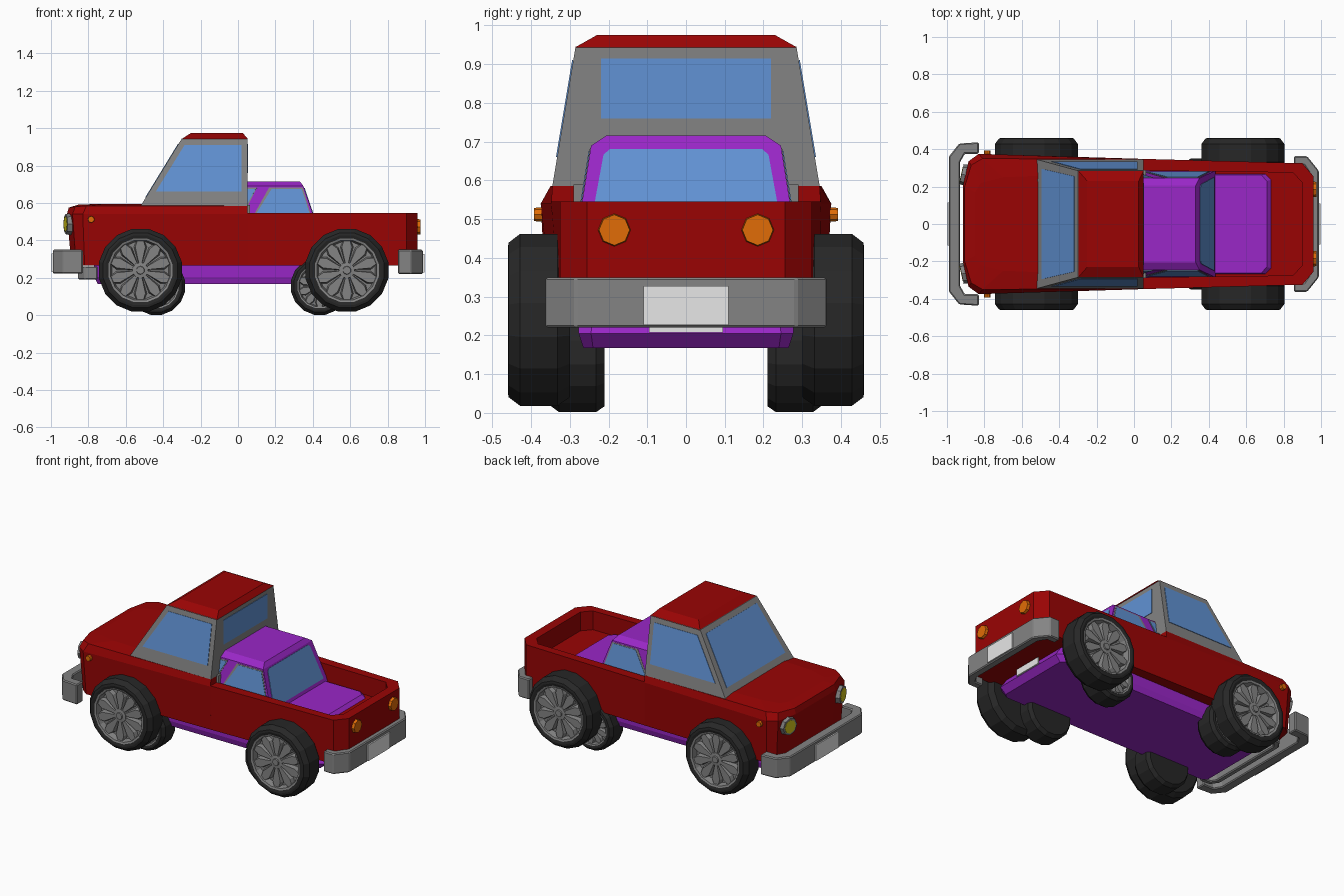
import bpy, bmesh, math
from mathutils import Vector

if "Cube" in bpy.data.objects:
    bpy.data.objects.remove(bpy.data.objects["Cube"])


def material(name, r, g, b):
    m = bpy.data.materials.new(name)
    m.diffuse_color = (r, g, b, 1)
    m.use_nodes = True
    m.node_tree.nodes["Principled BSDF"].inputs["Base Color"].default_value = m.diffuse_color
    return m


RED = material("red paint", .32, .0012, .0012)
PURPLE = material("purple paint", .32, .02, .57)
GREY = material("grey trim", .23, .23, .23)
BLUE = material("blue glass", .12, .29, .66)
BLACK = material("black rubber", .02, .02, .02)
ORANGE = material("orange lamp", .75, .15, .002)
YELLOW = material("yellow lamp", .65, .56, .01)
WHITE = material("white plate", .8, .8, .8)


def finish(name, bm, mat, bevel=0):
    bmesh.ops.recalc_face_normals(bm, faces=bm.faces)
    me = bpy.data.meshes.new(name)
    bm.to_mesh(me)
    bm.free()
    me.materials.append(mat)
    ob = bpy.data.objects.new(name, me)
    bpy.context.collection.objects.link(ob)
    if bevel:
        mod = ob.modifiers.new("bevel", 'BEVEL')
        mod.width, mod.segments = bevel, 1
    return ob


def mirrored(half):
    return list(half) + [(x, -y, z) for x, y, z in reversed(half)]


def loft(name, rings, mat):
    """Skin a stack of mirrored half outlines and cap both ends."""
    bm = bmesh.new()
    vs = [[bm.verts.new(p) for p in mirrored(r)] for r in rings]
    n = len(vs[0])
    for a, b in zip(vs, vs[1:]):
        for i in range(n):
            j = (i + 1) % n
            bm.faces.new((a[i], a[j], b[j], b[i]))
    bm.faces.new(vs[0])
    bm.faces.new(vs[-1])
    return finish(name, bm, mat)


def level(z, *xy):
    return [(x, y, z) for x, y in xy]


def plate(name, pts, out, mat, t=.003):
    """Thin panel on a surface, raised by t on the side facing out."""
    p = [Vector(q) for q in pts]
    nrm = (p[1] - p[0]).cross(p[2] - p[0]).normalized()
    if nrm.dot(Vector(out)) < 0:
        nrm = -nrm
    bm = bmesh.new()
    a = [bm.verts.new(q - nrm * .002) for q in p]
    b = [bm.verts.new(q + nrm * t) for q in p]
    bm.faces.new(a)
    bm.faces.new(b)
    for i in range(len(p)):
        j = (i + 1) % len(p)
        bm.faces.new((a[i], a[j], b[j], b[i]))
    return finish(name, bm, mat)


def disc(name, loc, direction, r, depth, mat, n=8):
    bm = bmesh.new()
    bmesh.ops.create_cone(bm, cap_ends=True, segments=n, radius1=r, radius2=r * .9, depth=depth)
    bm.transform(Vector(direction).to_track_quat('Z', 'Y').to_matrix().to_4x4())
    bmesh.ops.translate(bm, verts=bm.verts, vec=loc)
    return finish(name, bm, mat)


def lathe(name, prof, cx, cz, s, yo, mat, n=16):
    """Revolve (radius, depth from outer face) around the axle."""
    bm = bmesh.new()
    rows = []
    for r, d in prof:
        rows.append([bm.verts.new((cx + r * math.cos(a), s * (yo - d), cz + r * math.sin(a)))
                     for a in (2 * math.pi * (i + .5) / n for i in range(n))])
    for a, b in zip(rows, rows[1:]):
        for i in range(n):
            j = (i + 1) % n
            bm.faces.new((a[i], a[j], b[j], b[i]))
    bm.faces.new(rows[0])
    bm.faces.new(rows[-1])
    return finish(name, bm, mat)


def wheel(name, cx, cz, s, R, yo, w):
    # tyre, dished rim, hub and ten flared spokes
    lathe(name + "_tyre", [(.78 * R, .2 * R), (.77 * R, .02 * R), (.84 * R, 0), (.9 * R, .01 * R),
                           (R, .14 * R), (R, w - .14 * R), (.9 * R, w), (.6 * R, w)],
          cx, cz, s, yo, BLACK)
    lathe(name + "_rim", [(.2 * R, .17 * R), (.68 * R, .19 * R), (.72 * R, .03 * R), (.77 * R, .015 * R),
                          (.77 * R, .22 * R)], cx, cz, s, yo, GREY)
    lathe(name + "_hub", [(.09 * R, .02 * R), (.1 * R, .05 * R), (.19 * R, .06 * R), (.2 * R, .17 * R)],
          cx, cz, s, yo, GREY, 10)
    bm = bmesh.new()
    for k in range(10):
        a = 2 * math.pi * (k + .5) / 10
        u, v = (math.cos(a), math.sin(a)), (-math.sin(a), math.cos(a))
        layers = []
        for widen, lift in ((1.3, .19), (1, .07)):
            layers.append([bm.verts.new((cx + R * (r * u[0] + h * widen * v[0]), s * (yo - lift * R),
                                         cz + R * (r * u[1] + h * widen * v[1])))
                           for r, h in ((.16, -.035), (.55, -.12), (.71, -.07), (.71, .07), (.55, .12), (.16, .035))])
        lo, hi = layers
        bm.faces.new(lo)
        bm.faces.new(hi)
        for i in range(6):
            j = (i + 1) % 6
            bm.faces.new((lo[i], lo[j], hi[j], hi[i]))
    finish(name + "_spokes", bm, GREY)


# Truck front body with hood
loft("truck_front_body", [
    level(.265, (-.89, .2), (-.865, .325), (-.82, .36), (.05, .345)),
    level(.54, (-.915, .2), (-.885, .335), (-.83, .375), (.05, .348)),
    [(-.905, .2, .575), (-.87, .315, .58), (-.81, .35, .585), (.05, .345, .585)],
    [(-.85, .17, .592), (-.82, .22, .592), (-.7, .25, .595), (.045, .28, .597)]], RED)

# Truck bed, hollow from above
bed_out = ((.05, .348), (.9, .325), (.96, .255))
bed_in = ((.06, .285), (.85, .275), (.9, .22))
loft("truck_bed", [level(.265, (.05, .345), *bed_out[1:]), level(.545, *bed_out),
                   level(.545, *bed_in), level(.425, *bed_in)], RED)
loft("cab_back_wall", [level(z, (.03, .29), (.064, .29)) for z in (.43, .59)], GREY)

# Truck cab and roof
loft("truck_cab", [level(.585, (-.52, .345), (.05, .345)), level(.945, (-.3, .285), (.05, .285))], GREY)
loft("truck_roof", [level(.943, (-.3, .287), (.052, .287)), level(.975, (-.25, .23), (.025, .23))], RED)


def cab_y(z):
    return .345 - (z - .585) / 6


def cab_x(z):
    return -.52 + (z - .585) * .22 / .36


plate("truck_windshield", [(cab_x(z), y, z) for z, y in
                           ((.63, -.295), (.63, .295), (.915, .255), (.915, -.255))], (-1, 0, 1), BLUE)
plate("truck_rear_window", [(.05, y, z) for y, z in
                            ((-.22, .76), (.22, .76), (.22, .915), (-.22, .915))], (1, 0, 0), BLUE)

# Small car hull, cabin and roof; the tail undercuts above the bottom pan
loft("car_hull", [level(.168, (-.75, .24), (-.72, .265), (.72, .265), (.75, .24)),
                  level(.205, (-.77, .245), (-.74, .277), (.75, .277), (.785, .245)),
                  level(.27, (-.77, .25), (-.74, .28), (.71, .278), (.74, .24)),
                  level(.41, (-.77, .25), (-.74, .28), (.72, .27), (.75, .24)),
                  level(.445, (-.74, .22), (-.7, .26), (.68, .262), (.71, .23))], PURPLE)
loft("car_cabin", [level(.44, (-.35, .285), (.435, .285)), level(.69, (-.15, .245), (.35, .245)),
                   level(.716, (-.1, .205), (.33, .205))], PURPLE)


def car_y(z):
    return .285 - (z - .44) * .04 / .25


def car_x(z):
    return .435 - (z - .44) * .085 / .25


plate("car_rear_window", [(car_x(z), y, z) for z, y in
      ((.465, -.25), (.465, .25), (.665, .213), (.68, .197), (.68, -.197), (.665, -.213))], (1, 0, 0), BLUE)

for s, side in ((-1, "right"), (1, "left")):
    # Side windows
    plate("truck_side_window_" + side, [(x, s * cab_y(z), z) for x, z in
          ((-.44, .66), (.02, .66), (.02, .91), (-.285, .91))], (0, s, 0), BLUE)
    for nm, g, mat, t in (("frame", .014, GREY, .002), ("glass", 0, BLUE, .004)):
        for k, (a, b, c, d) in enumerate(((.065, .4, .34, .18), (-.25, -.01, .095, -.1))):
            plate(f"car_side_window_{nm}_{side}_{k}", [(x, s * car_y(z), z) for x, z in
                  ((a - g, .49 - g), (b + g / 2, .49 - g), (c + g / 2, .675 + g / 2), (d - g, .675 + g / 2))],
                  (0, s, 0), mat, t)

    # Lamps
    aim = Vector((-.976, s * .217, 0)).normalized()
    at = Vector((-.9, s * .262, .487))
    disc("headlight_ring_" + side, at, aim, .06, .045, GREY)
    disc("headlight_lens_" + side, at, aim, .047, .049, YELLOW)
    disc("tail_lamp_" + side, (.962, s * .185, .472), (1, 0, 0), .044, .03, ORANGE)
    disc("side_lamp_" + side, (-.785, s * .377, .512), (0, s, 0), .019, .03, ORANGE)

    # Wheels of the truck and of the small car
    for end, x in (("front", -.522), ("rear", .582)):
        wheel(f"truck_wheel_{end}_{side}", x, .24, s, .226, .46, .16)
    for end, x in (("front", -.437), ("rear", .437)):
        wheel(f"car_wheel_{end}_{side}", x, .156, s, .157, .35, .14)

# Bumpers: half outline of a U, inner edge first, extruded upwards
front = ((-.93, .33), (-.905, .375), (-.83, .375), (-.83, .437), (-.935, .43), (-.99, .36))
rear = ((.94, .27), (.91, .315), (.855, .315), (.855, .363), (.925, .363), (.988, .285))
small = ((-.82, .25), (-.8, .28), (-.75, .28), (-.75, .315), (-.82, .31), (-.855, .26))
for name, half, z0, z1 in (("front_bumper", front, .222, .35), ("rear_bumper", rear, .22, .35),
                           ("car_front_bumper", small, .19, .26)):
    bm = bmesh.new()
    pts = list(half) + [(x, -y) for x, y in reversed(half)]
    lo = [bm.verts.new((x, y, z0)) for x, y in pts]
    hi = [bm.verts.new((x, y, z1)) for x, y in pts]
    for i, j in [(k, k + 1) for k in range(11) if k != 5] + [(5, 6), (11, 0)]:
        bm.faces.new((lo[i], lo[j], hi[j], hi[i]))
    for ring in (lo, hi):
        for q in ((1, 2, 3, 4), (0, 1, 4, 5), (10, 9, 8, 7), (11, 10, 7, 6), (0, 5, 6, 11)):
            bm.faces.new([ring[k] for k in q])
    finish(name, bm, GREY, .006)

# Number plates
for name, x, hw, z0, z1, d in (("front_plate", -.99, .115, .23, .33, -1), ("rear_plate", .988, .11, .227, .328, 1),
                               ("car_rear_plate", .785, .095, .208, .25, 1)):
    plate(name, [(x, -hw, z0), (x, hw, z0), (x, hw, z1), (x, -hw, z1)], (d, 0, 0), WHITE, .008)
